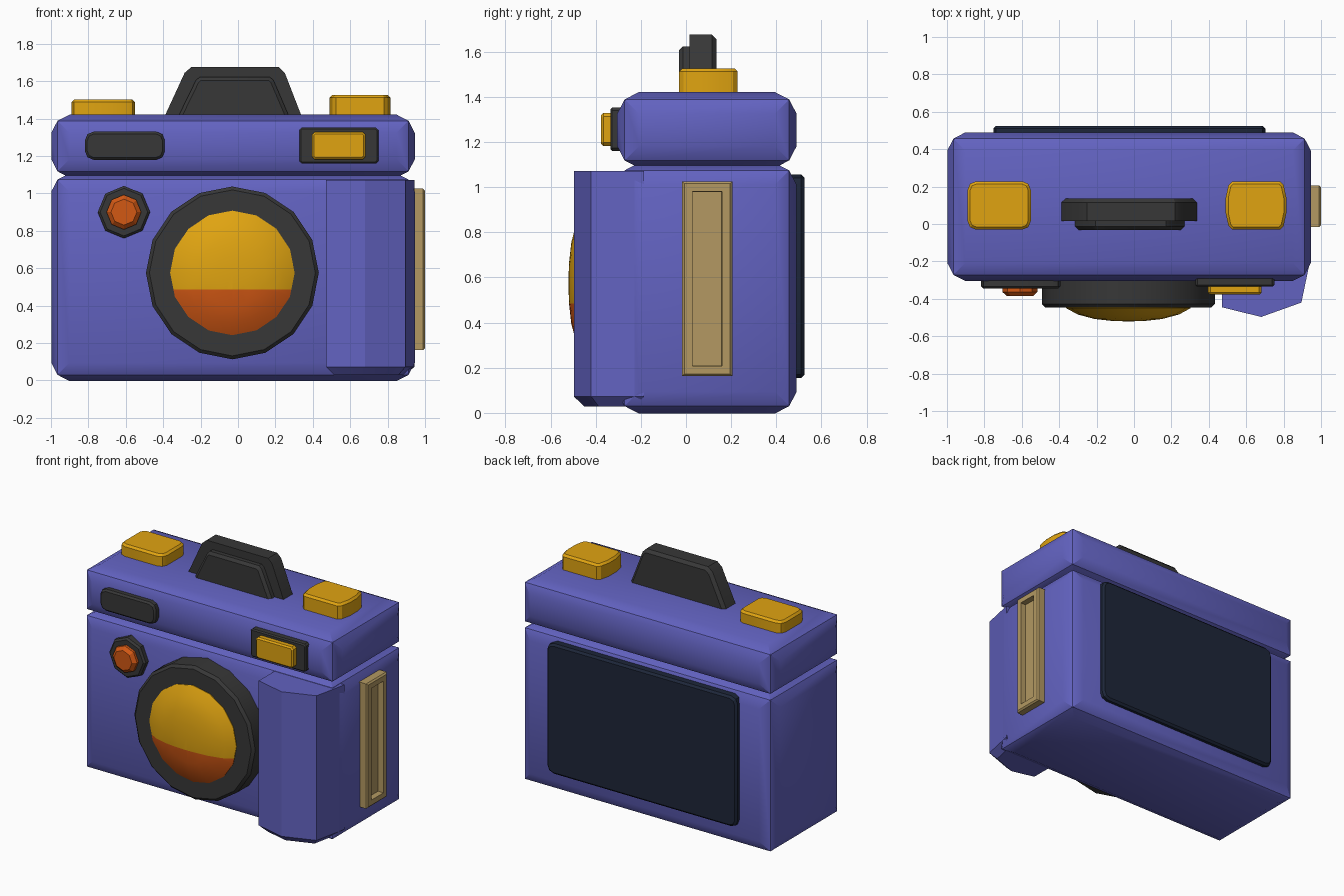
import bpy, bmesh, math
from mathutils import Vector

if "Cube" in bpy.data.objects:
    bpy.data.objects.remove(bpy.data.objects["Cube"])


def material(name, rgb):
    m = bpy.data.materials.new(name)
    lin = [(c / 255 / 12.92) if c < 10 else ((c / 255 + 0.055) / 1.055) ** 2.4 for c in rgb]
    m.diffuse_color = (*lin, 1)
    m.use_nodes = True
    m.node_tree.nodes["Principled BSDF"].inputs["Base Color"].default_value = m.diffuse_color
    return m


PURPLE = material("purple", (98, 98, 192))
YELLOW = material("yellow", (224, 164, 17))
ORANGE = material("orange", (210, 88, 20))
DARK = material("charcoal", (55, 55, 55))
TAN = material("tan", (179, 153, 98))
NAVY = material("navy", (29, 38, 57))


def finish(name, bm, *mats):
    """Smooth shading with sharp edges kept, then make the object."""
    bmesh.ops.recalc_face_normals(bm, faces=bm.faces)
    for f in bm.faces:
        f.smooth = True
    for e in bm.edges:
        e.smooth = e.calc_face_angle(0) < math.radians(30)
    me = bpy.data.meshes.new(name)
    bm.to_mesh(me)
    bm.free()
    for m in mats:
        me.materials.append(m)
    ob = bpy.data.objects.new(name, me)
    bpy.context.collection.objects.link(ob)
    return ob


def box(x0, x1, y0, y1, z0, z1):
    bm = bmesh.new()
    bmesh.ops.create_cube(bm, size=1)
    for v in bm.verts:
        v.co = Vector((x0 if v.co.x < 0 else x1, y0 if v.co.y < 0 else y1, z0 if v.co.z < 0 else z1))
    return bm


def pillow(name, *dims):
    """Box whose six faces bulge slightly outward."""
    bm = box(*dims)
    bmesh.ops.inset_individual(bm, faces=bm.faces[:], thickness=0.09, depth=0.033)
    return finish(name, bm, PURPLE)


def prism(name, pts, axis, a0, a1, mat, bevel=0.0):
    """Extrude a 2D outline along y or z; bevel the rim of the a1 cap."""
    def place(p, a):
        return (p[0], a, p[1]) if axis == 'y' else (p[0], p[1], a)
    bm = bmesh.new()
    lo = [bm.verts.new(place(p, a0)) for p in pts]
    hi = [bm.verts.new(place(p, a1)) for p in pts]
    bm.faces.new(lo)
    cap = bm.faces.new(hi)
    n = len(pts)
    for i in range(n):
        j = (i + 1) % n
        bm.faces.new((lo[i], lo[j], hi[j], hi[i]))
    bmesh.ops.recalc_face_normals(bm, faces=bm.faces)
    if bevel:
        bmesh.ops.bevel(bm, geom=list(cap.edges), offset=bevel, segments=1, affect='EDGES')
    return finish(name, bm, mat)


def rounded(x0, x1, z0, z1, r, seg=2):
    pts = []
    for k, (cx, cz) in enumerate([(x1 - r, z1 - r), (x0 + r, z1 - r), (x0 + r, z0 + r), (x1 - r, z0 + r)]):
        for s in range(seg + 1):
            a = math.pi / 2 * (k + s / seg)
            pts.append((cx + r * math.cos(a), cz + r * math.sin(a)))
    return pts


def ngon(cx, cz, r, n):
    return [(cx + r * math.cos(2 * math.pi * i / n), cz + r * math.sin(2 * math.pi * i / n)) for i in range(n)]


# Main housing and top housing
pillow("body", -0.965, 0.912, -0.272, 0.457, 0.03, 1.074)
pillow("top_housing", -0.965, 0.912, -0.272, 0.457, 1.118, 1.388)

# Hand grip on the front right corner
prism("hand_grip", [(0.47, -0.2), (0.47, -0.445), (0.68, -0.497), (0.895, -0.42), (0.944, -0.185)],
      'z', 1.072, 0.028, PURPLE, 0.045)

# Main lens: rim and two-coloured dome
LX, LZ = -0.03, 0.575
prism("lens_rim", ngon(LX, LZ, 0.462, 16), 'y', -0.25, -0.446, DARK, 0.018)
bm = bmesh.new()
rings = []
for r, y in [(0.333, -0.44), (0.333, -0.45), (0.27, -0.484), (0.18, -0.508), (0.09, -0.518)]:
    rings.append([bm.verts.new((x, y, z)) for x, z in ngon(LX, LZ, r, 16)])
for a, b in zip(rings, rings[1:]):
    for i in range(16):
        j = (i + 1) % 16
        bm.faces.new((a[i], a[j], b[j], b[i]))
tip = bm.verts.new((LX, -0.521, LZ))
for i in range(16):
    bm.faces.new((rings[-1][i], rings[-1][(i + 1) % 16], tip))
bm.faces.new(rings[0])
SPLIT = 0.485
bmesh.ops.bisect_plane(bm, geom=bm.verts[:] + bm.edges[:] + bm.faces[:],
                       plane_co=(0, 0, SPLIT), plane_no=(0, 0, 1))
for f in bm.faces:
    f.material_index = 1 if f.calc_center_median().z < SPLIT else 0
finish("lens_glass", bm, YELLOW, ORANGE)

# Small sensor lamp
prism("lamp_rim", ngon(-0.61, 0.9, 0.14, 8), 'y', -0.25, -0.346, DARK, 0.012)
prism("lamp", ngon(-0.61, 0.9, 0.093, 8), 'y', -0.3, -0.386, ORANGE, 0.022)

# Front slot and viewfinder
prism("front_slot", rounded(-0.818, -0.392, 1.18, 1.33, 0.045), 'y', -0.25, -0.345, DARK, 0.012)
prism("viewfinder_frame", rounded(0.328, 0.75, 1.16, 1.352, 0.012, 1), 'y', -0.25, -0.335, DARK, 0.008)
prism("viewfinder_window", rounded(0.395, 0.682, 1.182, 1.328, 0.015, 1), 'y', -0.3, -0.376, YELLOW, 0.01)

# Flash hump: tall rear block and lower front block
prism("flash_hump", [(-0.398, 1.40), (-0.285, 1.645), (-0.25, 1.675), (0.22, 1.675), (0.25, 1.645), (0.345, 1.40)],
      'y', 0.015, 0.135, DARK, 0.02)
prism("flash_front", [(-0.325, 1.40), (-0.225, 1.605), (-0.205, 1.622), (0.17, 1.622), (0.19, 1.605), (0.278, 1.40)],
      'y', 0.05, -0.032, DARK, 0.018)

# Top buttons
prism("left_button", rounded(-0.89, -0.552, -0.03, 0.228, 0.045), 'z', 1.39, 1.502, YELLOW, 0.014)
prism("right_button", [(0.525, -0.03), (0.78, -0.03), (0.8, -0.01), (0.815, 0.06), (0.815, 0.14), (0.8, 0.208),
                       (0.78, 0.228), (0.525, 0.228), (0.505, 0.208), (0.49, 0.14), (0.49, 0.06), (0.505, -0.01)],
      'z', 1.39, 1.526, YELLOW, 0.014)

# Side strap lug with a recessed slot
bm = box(0.91, 1.0, -0.017, 0.205, 0.163, 1.025)
side = max(bm.faces, key=lambda f: f.calc_center_median().x)
bmesh.ops.bevel(bm, geom=list(side.edges), offset=0.01, segments=1, affect='EDGES')
side = max(bm.faces, key=lambda f: f.calc_center_median().x)
bmesh.ops.inset_region(bm, faces=[side], thickness=0.05)
bmesh.ops.inset_region(bm, faces=[side], thickness=0.002, depth=-0.04)
finish("strap_lug", bm, TAN)

# Back screen
prism("back_screen", rounded(-0.752, 0.702, 0.155, 1.055, 0.05), 'y', 0.46, 0.524, NAVY, 0.014)
